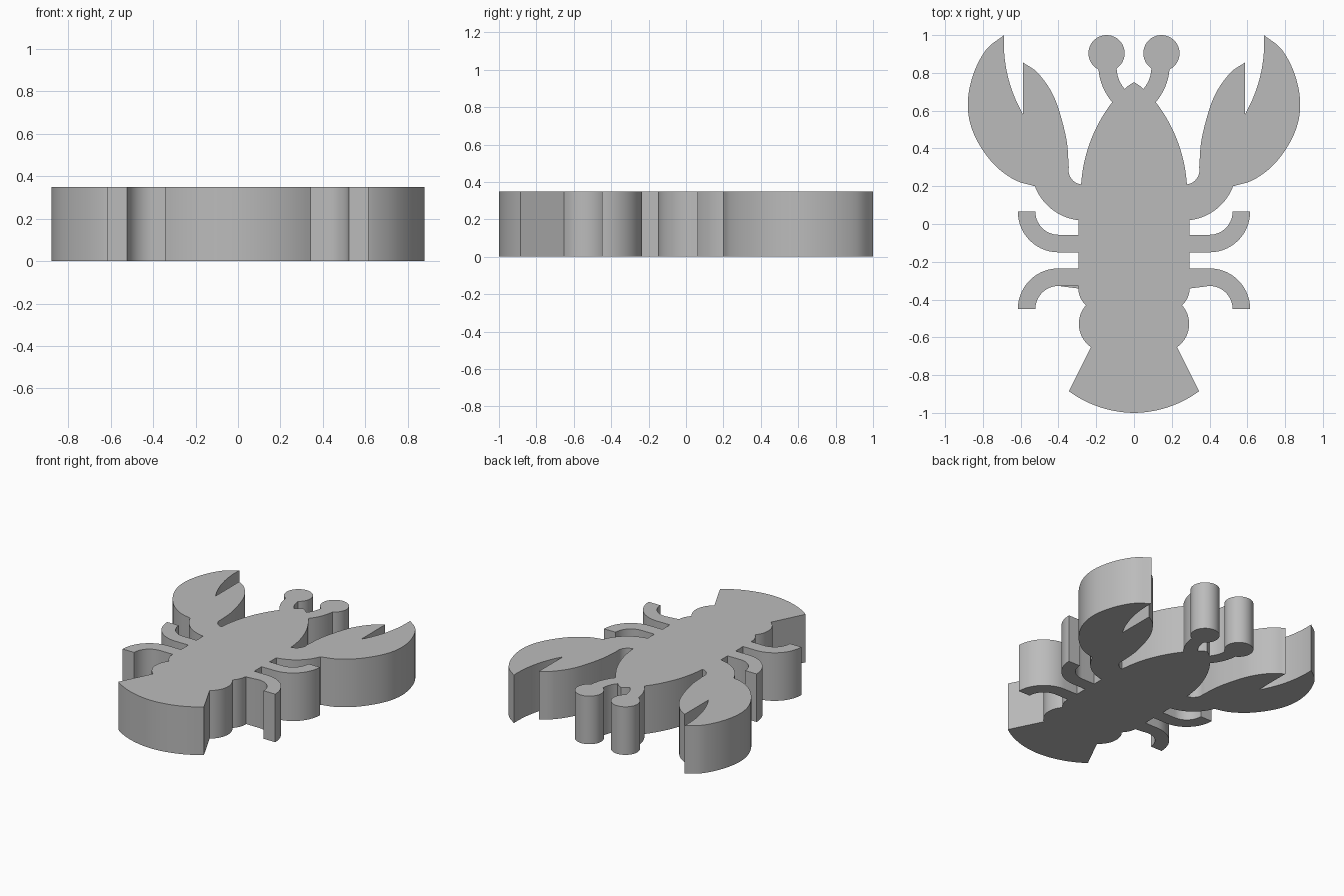
import bpy, bmesh, math
from mathutils import Vector

if "Cube" in bpy.data.objects:
    bpy.data.objects.remove(bpy.data.objects["Cube"])

HEIGHT = 0.35

grey = bpy.data.materials.new("plain grey")
grey.diffuse_color = (0.5, 0.5, 0.5, 1)
grey.use_nodes = True
grey.node_tree.nodes["Principled BSDF"].inputs["Base Color"].default_value = grey.diffuse_color


def arc(a, m, b, n=14):
    """Circular arc from a to b passing through m."""
    a, m, b = Vector(a), Vector(m), Vector(b)
    d = 2 * (a.x * (m.y - b.y) + m.x * (b.y - a.y) + b.x * (a.y - m.y))
    A, M, B = a.dot(a), m.dot(m), b.dot(b)
    c = Vector(((A * (m.y - b.y) + M * (b.y - a.y) + B * (a.y - m.y)) / d,
                (A * (b.x - m.x) + M * (a.x - b.x) + B * (m.x - a.x)) / d))
    ang = [math.atan2(p.y - c.y, p.x - c.x) for p in (a, m, b)]
    sweep = (ang[2] - ang[0]) % math.tau
    if (ang[1] - ang[0]) % math.tau > sweep:
        sweep -= math.tau
    r = (a - c).length
    return [(c.x + r * math.cos(ang[0] + sweep * i / n),
             c.y + r * math.sin(ang[0] + sweep * i / n)) for i in range(n + 1)]


def spline(pts, n=7):
    """Smooth curve through all the points."""
    p = [Vector(q) for q in pts]
    p = [2 * p[0] - p[1]] + p + [2 * p[-1] - p[-2]]
    out = []
    for i in range(1, len(p) - 2):
        a, b, c, d = p[i - 1:i + 3]
        for k in range(n):
            t = k / n
            q = 0.5 * (2 * b + (c - a) * t + (2 * a - 5 * b + 4 * c - d) * t * t
                       + (3 * b - a - 3 * c + d) * t ** 3)
            out.append((q.x, q.y))
    return out + [tuple(pts[-1])]


def leg(y, s):
    """Bent leg: s = 1 curls forward, s = -1 curls backward."""
    k = math.sqrt(0.5)
    cy = y + s * 0.125
    inner = arc((0.4, cy - s * 0.122), (0.4 + 0.122 * k, cy - s * 0.122 * k), (0.522, cy))
    outer = arc((0.615, cy), (0.4 + 0.215 * k, cy - s * 0.215 * k), (0.4, cy - s * 0.215))
    pts = [(0.295, cy - s * 0.122)] + inner + outer + [(0.295, cy - s * 0.215)]
    return pts if s > 0 else pts[::-1]


half = []
# Head tip
half += arc((0, 0.75), (0.026, 0.735), (0.05, 0.715), 4)
# Stalk and round eye
half += arc((0.05, 0.715), (0.08, 0.765), (0.092, 0.824), 6)
half += arc((0.092, 0.824), (0.145, 1.0), (0.188, 0.818), 32)
half += arc((0.188, 0.818), (0.165, 0.725), (0.115, 0.645), 8)
# Side of head
half += arc((0.115, 0.645), (0.228, 0.445), (0.28, 0.21), 16)
# Arm crook and inner pincer
half += arc((0.28, 0.21), (0.327, 0.234), (0.345, 0.3), 8)
half += spline([(0.345, 0.3), (0.36, 0.46), (0.42, 0.665), (0.505, 0.795), (0.587, 0.855)])
# Claw notch
half += arc((0.587, 0.58), (0.655, 0.735), (0.688, 1.0))
# Outer claw
half += spline([(0.688, 1.0), (0.785, 0.92), (0.855, 0.78), (0.88, 0.62),
                (0.845, 0.47), (0.75, 0.325), (0.635, 0.235), (0.525, 0.2)])
# Arm joining the body
half += arc((0.525, 0.2), (0.435, 0.078), (0.295, 0.02))
# Two legs
half += leg(-0.06, 1)
half += leg(-0.325, -1)
# Tail segments
half += arc((0.295, -0.327), (0.287, -0.383), (0.255, -0.43), 8)
half += arc((0.255, -0.43), (0.292, -0.535), (0.228, -0.652))
# Tail fan
half += arc((0.345, -0.885), (0.18, -0.97), (0, -1.0))

# Mirror the half outline and drop repeated points
outline = []
for p in half + [(-x, y) for x, y in reversed(half)]:
    if not outline or (Vector(p) - Vector(outline[-1])).length > 1e-4:
        outline.append(p)
if (Vector(outline[0]) - Vector(outline[-1])).length < 1e-4:
    outline.pop()

# Extrude the outline into a flat slab
bm = bmesh.new()
base = bm.faces.new([bm.verts.new((x, y, 0)) for x, y in outline])
top = bmesh.ops.extrude_face_region(bm, geom=[base], use_keep_orig=True)
bmesh.ops.translate(bm, vec=(0, 0, HEIGHT),
                    verts=[g for g in top["geom"] if isinstance(g, bmesh.types.BMVert)])
bmesh.ops.recalc_face_normals(bm, faces=bm.faces)
caps = [f for f in bm.faces if len(f.verts) > 4]
bmesh.ops.triangulate(bm, faces=caps)
mesh = bpy.data.meshes.new("lobster_body")
bm.to_mesh(mesh)
bm.free()
mesh.materials.append(grey)
lobster = bpy.data.objects.new("lobster_body", mesh)
bpy.context.collection.objects.link(lobster)
bpy.context.view_layer.objects.active = lobster
lobster.select_set(True)
bpy.ops.object.shade_smooth_by_angle(angle=math.radians(30))
